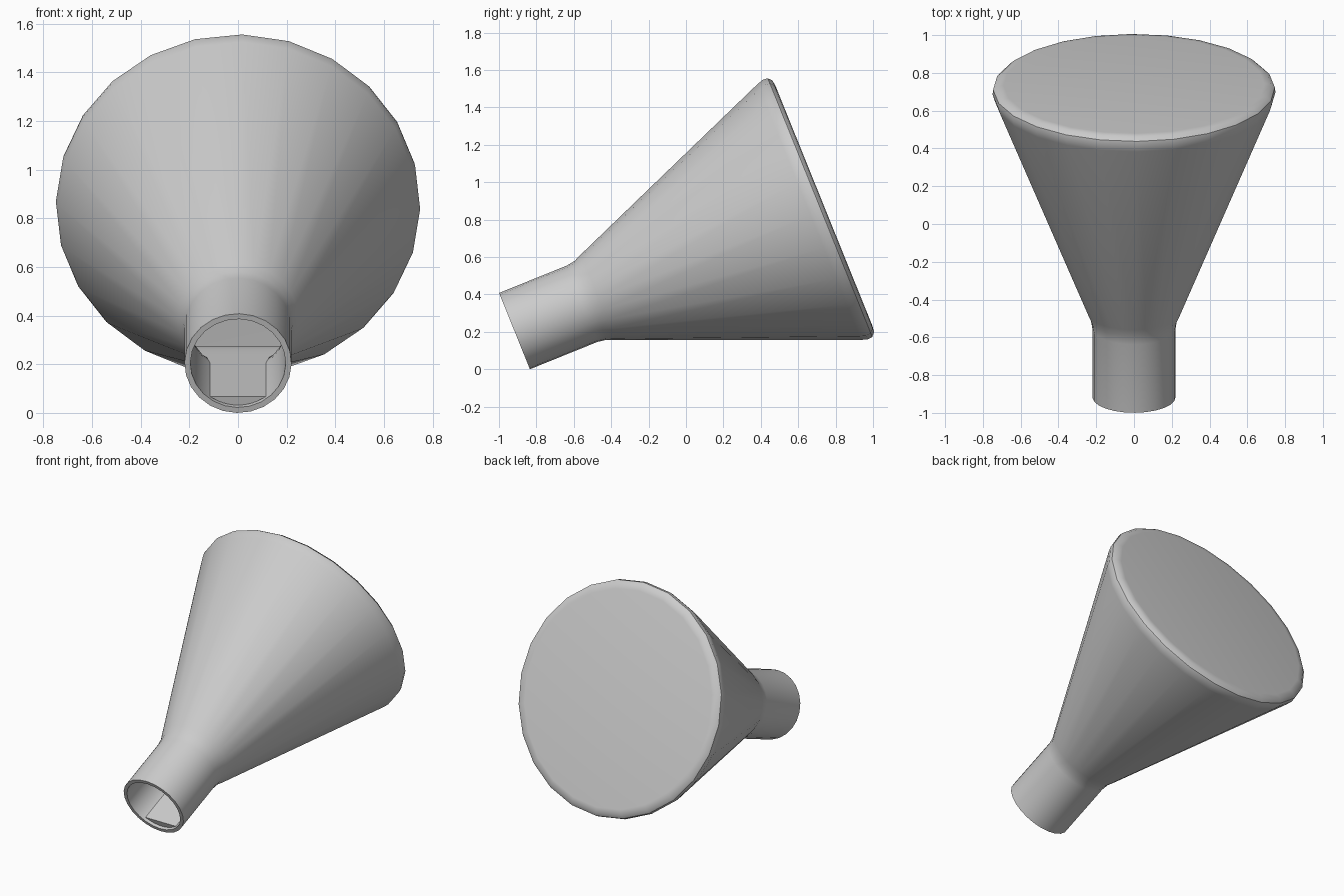
import bpy, bmesh
from math import sin, cos, pi, radians, sqrt, acos

if "Cube" in bpy.data.objects:
    bpy.data.objects.remove(bpy.data.objects["Cube"])

TILT = radians(22)
S, C = sin(TILT), cos(TILT)
CY, CZ = -0.917, 0.204      # centre of the mouth
SEG = 24


def place(x, p, t):
    """x = sideways, p = up from the axis, t = distance along the axis."""
    return (x, CY + t * C - p * S, CZ + t * S + p * C)


def finish(bm, name, angle):
    bmesh.ops.recalc_face_normals(bm, faces=bm.faces)
    me = bpy.data.meshes.new(name)
    bm.to_mesh(me)
    bm.free()
    ob = bpy.data.objects.new(name, me)
    bpy.context.collection.objects.link(ob)
    bpy.ops.object.select_all(action='DESELECT')
    ob.select_set(True)
    bpy.context.view_layer.objects.active = ob
    bpy.ops.object.shade_smooth_by_angle(angle=radians(angle))
    return ob


def loft(bm, rings):
    """Join closed rings of equal length and cap both ends."""
    loops = [[bm.verts.new(v) for v in r] for r in rings]
    n = len(loops[0])
    for a, b in zip(loops, loops[1:]):
        for i in range(n):
            j = (i + 1) % n
            bm.faces.new((a[i], a[j], b[j], b[i]))
    bm.faces.new(loops[0])
    bm.faces.new(loops[-1])


# Flask shell: outer profile from base to mouth, then the inner wall back (r, t)
outer = [(0.69, 1.785), (0.725, 1.781), (0.746, 1.762), (0.749, 1.735),
         (0.738, 1.70), (0.247, 0.483), (0.228, 0.44), (0.22, 0.39), (0.22, 0.0)]
inner = [(0.196, 0.0), (0.196, 0.395), (0.204, 0.447), (0.222, 0.49),
         (0.713, 1.705), (0.722, 1.735), (0.71, 1.757), (0.68, 1.762)]
bm = bmesh.new()
offset = radians(1.3)
loft(bm, [[place(r * sin(offset + 2 * pi * i / SEG), r * cos(offset + 2 * pi * i / SEG), t)
           for i in range(SEG)] for r, t in outer + inner])
finish(bm, "flask", 40)


# Liquid: level pool in the body that runs out along the low side of the neck
def inner_radius(t):
    for (r0, t0), (r1, t1) in zip(inner, inner[1:]):
        if t0 <= t <= t1:
            return r0 + (r1 - r0) * (t - t0) / (t1 - t0)
    return inner[0][0]


bm = bmesh.new()
rings = []
for t in (0.02, 0.2, 0.39, 0.447, 0.49, 0.54, 0.58, 0.64, 0.8, 1.0, 1.3, 1.5, 1.70, 1.75):
    r = inner_radius(t) * 0.985
    p = min(-0.155, (0.275 - CZ - t * S) / C)
    a = acos(min(1, -p / r))
    rings.append([place(r * sin(-a + 2 * a * k / 12), -r * cos(-a + 2 * a * k / 12), t)
                  for k in range(13)])
loft(bm, rings)
finish(bm, "liquid", 35)
